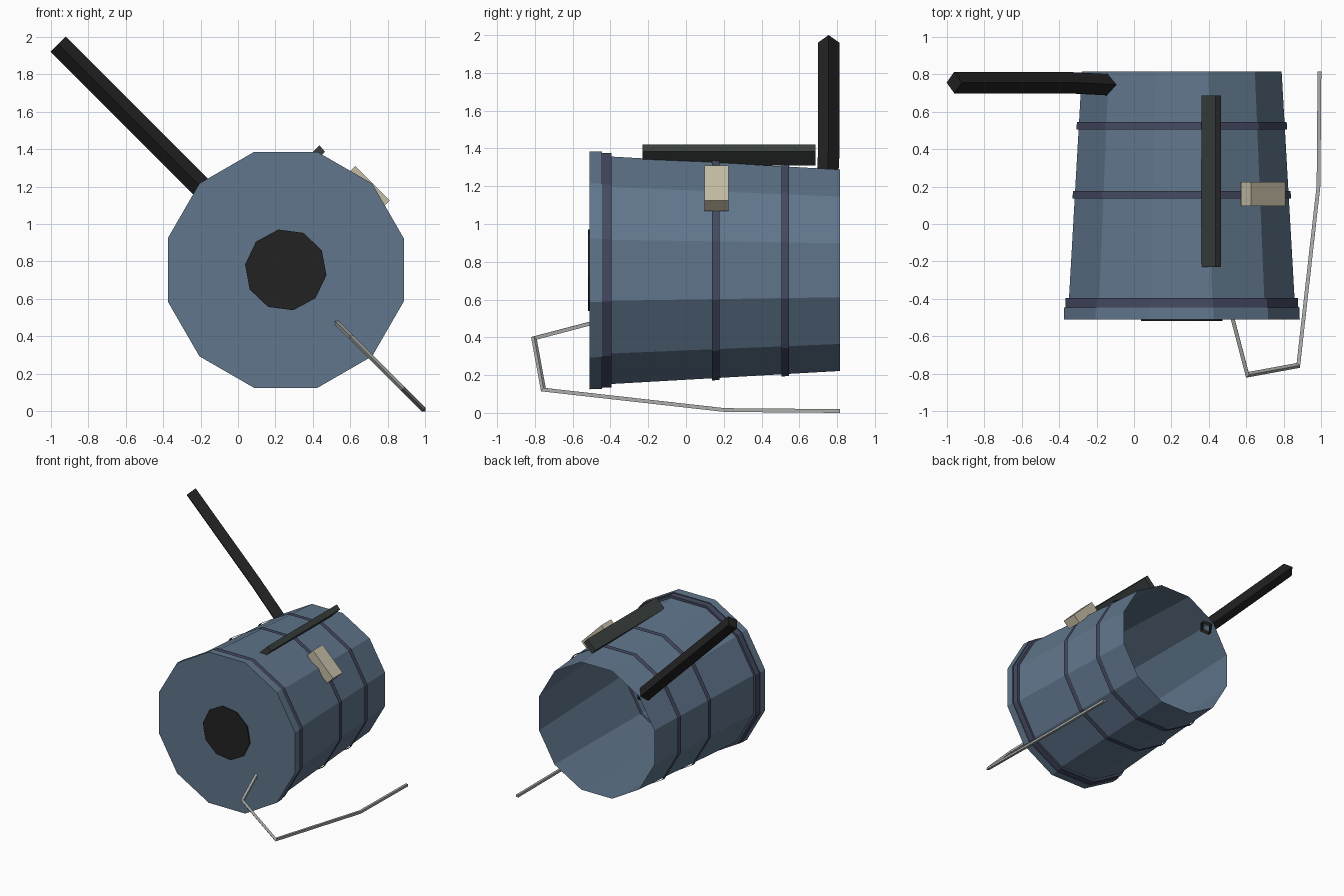
import bpy, bmesh, math
from mathutils import Vector

if "Cube" in bpy.data.objects:
    bpy.data.objects.remove(bpy.data.objects["Cube"])

CX, CZ, SIDES = 0.255, 0.755, 12      # drum axis runs along y


def material(name, rgb):
    m = bpy.data.materials.new(name)
    m.diffuse_color = (*rgb, 1)
    m.use_nodes = True
    m.node_tree.nodes["Principled BSDF"].inputs["Base Color"].default_value = m.diffuse_color
    return m


BLUE = material("steel blue", (0.117, 0.181, 0.262))
NAVY = material("dark slate blue", (0.058, 0.068, 0.120))
BLACK = material("soft black", (0.016, 0.016, 0.016))
GREY = material("charcoal grey", (0.042, 0.050, 0.048))
TAN = material("pale tan", (0.56, 0.51, 0.38))
WIRE = material("light grey metal", (0.40, 0.42, 0.40))


def finish(name, bm, *mats):
    bmesh.ops.recalc_face_normals(bm, faces=bm.faces)
    me = bpy.data.meshes.new(name)
    bm.to_mesh(me)
    bm.free()
    for m in mats:
        me.materials.append(m)
    ob = bpy.data.objects.new(name, me)
    bpy.context.collection.objects.link(ob)
    return ob


def ring(bm, y, radius, n, start):
    return [bm.verts.new((CX + radius * math.cos(start + math.tau * i / n), y,
                          CZ + radius * math.sin(start + math.tau * i / n))) for i in range(n)]


def bridge(bm, a, b, index=0):
    for i in range(len(a)):
        j = (i + 1) % len(a)
        bm.faces.new((a[i], a[j], b[j], b[i])).material_index = index


def lathe(name, profile, mats, n=SIDES, cap=False, start=math.pi / SIDES, flat=True):
    """profile rows: y, radius (to the flats), material of the section that follows"""
    bm = bmesh.new()
    k = 1 / math.cos(math.pi / n) if flat else 1
    rings = [ring(bm, y, r * k, n, start) for y, r, _ in profile]
    for a, b, row in zip(rings, rings[1:], profile):
        bridge(bm, a, b, row[2])
    if cap:
        bm.faces.new(rings[0])
    return finish(name, bm, *mats)


def sweep(name, path, radius, mat, cap_start=True):
    """square rod along a path lying in the 45 degree plane"""
    bm = bmesh.new()
    pts = [Vector(p) for p in path]
    n = Vector((1, 0, 1)).normalized()
    rings = []
    for i, p in enumerate(pts):
        t0 = (p - pts[max(i - 1, 0)]).normalized()
        t1 = (pts[min(i + 1, len(pts) - 1)] - p).normalized()
        t = (t0 + t1).normalized()
        b = t.cross(n).normalized()
        b /= t.dot(t1 if t1.length else t0)      # mitred corner
        rings.append([bm.verts.new(p + o * radius) for o in (n, b, -n, -b)])
    for a, b in zip(rings, rings[1:]):
        bridge(bm, a, b)
    if cap_start:
        bm.faces.new(rings[0])
    bm.faces.new(rings[-1])
    return finish(name, bm, mat)


def prism(name, section, y0, y1, mat):
    bm = bmesh.new()
    a, b = ([bm.verts.new((x, y, z)) for x, z in section] for y in (y0, y1))
    bridge(bm, a, b)
    bm.faces.new(a)
    bm.faces.new(b)
    return finish(name, bm, mat)


# drum: closed front, open back, dark lip behind the front rim
lathe("drum_shell", [(-0.51, 0.63, 0), (-0.445, 0.628, 1), (-0.445, 0.622, 1),
                     (-0.395, 0.62, 1), (-0.395, 0.602, 0), (0.815, 0.533, 0)],
      (BLUE, NAVY), cap=True)

# thin hoops standing just off the shell
for i, (y, r) in enumerate(((0.157, 0.582), (0.525, 0.561))):
    lathe(f"hoop_{i + 1}", [(y - 0.02, r + 0.001, 0), (y + 0.02, r - 0.001, 0)], (NAVY,))

# dark disc on the front
lathe("front_disc", [(-0.519, 0.219, 0), (-0.509, 0.219, 0)], (BLACK,), n=10, cap=True,
      start=math.radians(100.5), flat=False)

# long rod entering the back of the shell, open at its inner end
sweep("long_rod", [(-0.11, 0.742, 1.11), (-0.36, 0.755, 1.36), (-0.96, 0.755, 1.96)],
      0.057, BLACK, cap_start=False)

# bent wire in front and below
sweep("bent_wire", [(0.525, -0.50, 0.475), (0.605, -0.805, 0.395), (0.877, -0.755, 0.123),
                    (0.985, 0.205, 0.015), (0.99, 0.815, 0.01)], 0.0141, WIRE)

# bar and block set on the shell
prism("top_bar", [(0.435, 1.42), (0.465, 1.385), (0.39, 1.31), (0.36, 1.345)], -0.23, 0.685, GREY)
prism("side_block", [(0.625, 1.31), (0.81, 1.125), (0.755, 1.07), (0.57, 1.255)], 0.097, 0.225, TAN)
